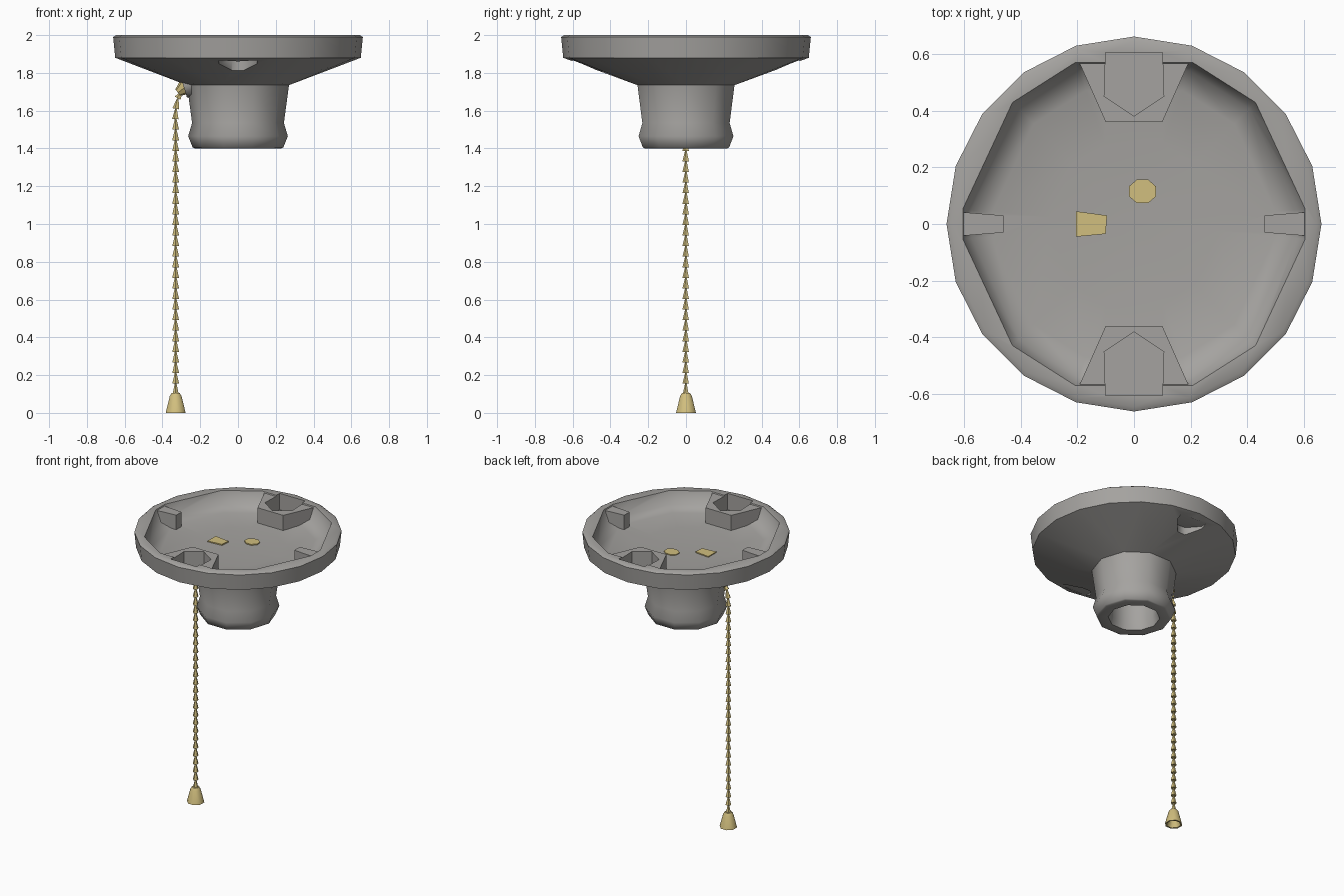
import bpy, bmesh, math
from mathutils import Vector

if "Cube" in bpy.data.objects:
    bpy.data.objects.remove(bpy.data.objects["Cube"])


def material(name, rgb):
    m = bpy.data.materials.new(name)
    m.diffuse_color = (*rgb, 1)
    m.use_nodes = True
    m.node_tree.nodes["Principled BSDF"].inputs["Base Color"].default_value = m.diffuse_color
    return m


GREY = material("grey enamel", (0.375, 0.365, 0.35))
BRASS = material("brass", (0.64, 0.52, 0.21))


def finish(name, bm, mat):
    bmesh.ops.recalc_face_normals(bm, faces=bm.faces[:])
    me = bpy.data.meshes.new(name)
    bm.to_mesh(me)
    bm.free()
    me.materials.append(mat)
    ob = bpy.data.objects.new(name, me)
    bpy.context.collection.objects.link(ob)
    return ob


def even(sides, turn=0.0):
    return [turn + 360 * i / sides for i in range(sides)]


def lathe(name, profile, angles, mat, centre=(0, 0), coarse_below=-1.0):
    """Revolve (radius, z) points through the angles; a radius of 0 closes the end.
    Rings below coarse_below use every second angle."""
    bm = bmesh.new()
    n = len(angles)
    rings = []
    for r, z in profile:
        steps = [0] if r == 0 else angles[::2] if z < coarse_below else angles
        rings.append([bm.verts.new((centre[0] + r * math.cos(math.radians(a)),
                                    centre[1] + r * math.sin(math.radians(a)), z))
                      for a in steps])
    for a, b in zip(rings, rings[1:]):
        faces = set()
        for i in range(n):
            j = (i + 1) % n
            quad = [a[i * len(a) // n], a[j * len(a) // n], b[j * len(b) // n], b[i * len(b) // n]]
            corners = list(dict.fromkeys(quad))
            if len(corners) > 2 and frozenset(corners) not in faces:
                faces.add(frozenset(corners))
                bm.faces.new(corners)
    return finish(name, bm, mat)


def prism(name, outline, z0, z1, mat):
    bm = bmesh.new()
    low = [bm.verts.new((x, y, z0)) for x, y in outline]
    high = [bm.verts.new((x, y, z1)) for x, y in outline]
    bm.faces.new(low)
    bm.faces.new(high)
    for i in range(len(low)):
        j = (i + 1) % len(low)
        bm.faces.new((low[i], low[j], high[j], high[i]))
    return finish(name, bm, mat)


def add_cone(bm, a, b, r1, r2, sides):
    """Tapered segment from point a to point b."""
    a, b = Vector(a), Vector(b)
    new = bmesh.ops.create_cone(bm, cap_ends=True, segments=sides,
                                radius1=r1, radius2=r2, depth=(b - a).length)["verts"]
    rot = (b - a).to_track_quat('Z', 'Y')
    for v in new:
        v.co = rot @ v.co + (a + b) / 2


def activate(ob):
    bpy.ops.object.select_all(action='DESELECT')
    ob.select_set(True)
    bpy.context.view_layer.objects.active = ob


def boolean(target, tool, operation):
    mod = target.modifiers.new("cut", 'BOOLEAN')
    mod.operation, mod.object, mod.solver = operation, tool, 'EXACT'
    activate(target)
    bpy.ops.object.modifier_apply(modifier=mod.name)
    bpy.data.objects.remove(tool, do_unlink=True)


def smooth(ob, degrees=55):
    activate(ob)
    bpy.ops.object.shade_smooth_by_angle(angle=math.radians(degrees))


# holder: ceiling dish with conical underside, running down into the open lamp socket
holder = lathe("lamp_holder", [(0, 2.0), (0.645, 2.0), (0.661, 1.99), (0.65, 1.88), (0.27, 1.735),
                               (0.243, 1.535), (0.264, 1.465), (0.24, 1.405), (0.228, 1.4),
                               (0.165, 1.4), (0.155, 1.45), (0.155, 1.62), (0, 1.62)],
               even(20), GREY, coarse_below=1.74)

# faceted bowl cut into the top, with a nearly flat floor
quarter = [5, 45, 70]
bowl_angles = (quarter + [180 - a for a in reversed(quarter)]
               + [180 + a for a in quarter] + [360 - a for a in reversed(quarter)])
boolean(holder, lathe("bowl", [(0, 1.875), (0.3, 1.88), (0.5, 1.892), (0.575, 1.915),
                               (0.606, 2.0), (0.606, 2.1), (0, 2.1)], bowl_angles, GREY),
        'DIFFERENCE')

# screw bosses and their pockets, front and back
BOSS = [(-0.2, 0.585), (-0.1, 0.36), (0.1, 0.36), (0.2, 0.585)]
HOLE = [(-0.1, 0.605), (-0.105, 0.45), (0, 0.38), (0.105, 0.45), (0.1, 0.605)]
SLOT = [(-0.1, 0.6), (-0.1, 0.55), (-0.03, 0.47), (0.03, 0.47), (0.1, 0.55), (0.1, 0.6)]
for s in (-1, 1):
    boolean(holder, prism("boss", [(x, s * y) for x, y in BOSS], 1.872, 1.992, GREY), 'UNION')
for s in (-1, 1):
    boolean(holder, prism("hole", [(x, s * y) for x, y in HOLE], 1.885, 2.1, GREY), 'DIFFERENCE')
    boolean(holder, prism("slot", [(x, s * y) for x, y in SLOT], 1.75, 1.866, GREY), 'DIFFERENCE')

# small side ribs inside the bowl
for s in (-1, 1):
    boolean(holder, prism("rib", [(s * 0.46, -0.03), (s * 0.61, -0.042), (s * 0.61, 0.042),
                                  (s * 0.46, 0.03)], 1.88, 1.992, GREY), 'UNION')
smooth(holder)

# housing where the chain leaves the body
bm = bmesh.new()
add_cone(bm, (-0.2, 0, 1.755), (-0.288, 0, 1.728), 0.1, 0.06, 8)
smooth(finish("chain_housing", bm, GREY))

# brass ferrule
bm = bmesh.new()
add_cone(bm, (-0.318, 0, 1.695), (-0.268, 0, 1.735), 0.022, 0.05, 8)
finish("ferrule", bm, BRASS)

# pull chain of tapered beads
bm = bmesh.new()
path = [(-0.295, 0, 1.705), (-0.318, 0, 1.665), (-0.328, 0, 1.61)]
z = 1.555
while z > 0.12:
    path.append((-0.33, 0, z))
    z -= 0.056
path.append((-0.33, 0, 0.09))
for top, low in zip(path, path[1:]):
    add_cone(bm, low, top, 0.019, 0.005, 5)
finish("pull_chain", bm, BRASS)

# hollow bell at the end of the chain
bell = lathe("chain_bell", [(0, 0.105), (0.024, 0.104), (0.034, 0.088), (0.057, 0),
                            (0.046, 0), (0.024, 0.07), (0, 0.07)], even(8, 22.5), BRASS,
             centre=(-0.33, 0))
smooth(bell)

# brass contacts on the bowl floor
prism("side_contact", [(-0.205, -0.045), (-0.1, -0.035), (-0.095, 0.03), (-0.205, 0.045)],
      1.877, 1.885, BRASS)
prism("centre_contact", [(0.03 + 0.052 * math.cos(i * math.pi / 4 + 0.39),
                          0.115 + 0.045 * math.sin(i * math.pi / 4 + 0.39)) for i in range(8)],
      1.876, 1.884, BRASS)
